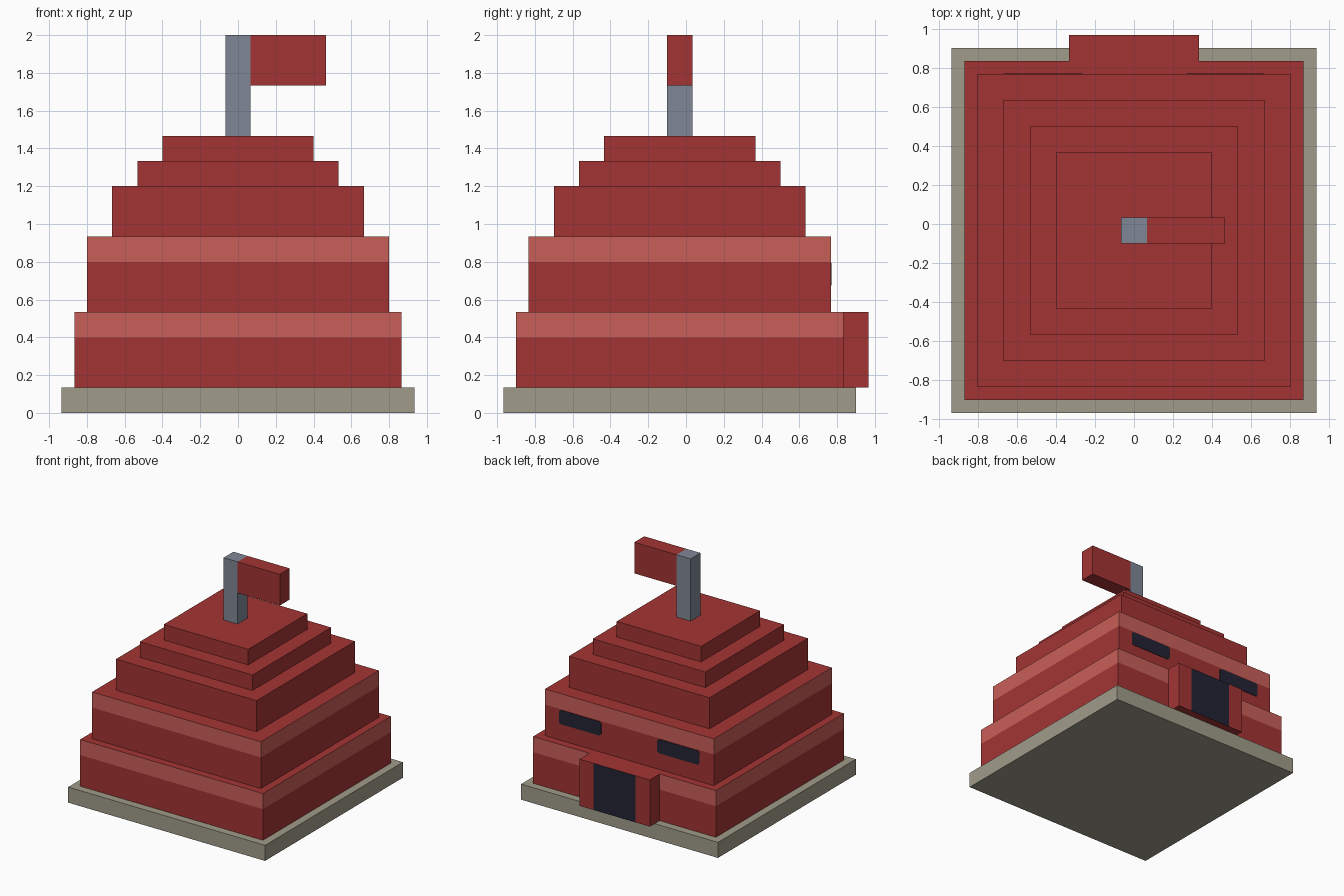
import bpy
import bmesh
from mathutils import Vector, Matrix

cube = bpy.data.objects.get("Cube")
if cube:
    bpy.data.objects.remove(cube, do_unlink=True)

U = 2 / 30            # one building block
MID = -U / 2          # depth centre of the stepped tower


def material(name, rgb):
    mat = bpy.data.materials.new(name)
    mat.use_nodes = True
    mat.diffuse_color = (*rgb, 1)
    mat.node_tree.nodes["Principled BSDF"].inputs["Base Color"].default_value = (*rgb, 1)
    return mat


RED = material("brick red", (0.366, 0.034, 0.034))
PALE = material("pale red", (0.578, 0.114, 0.098))
STONE = material("stone", (0.352, 0.332, 0.254))
STEEL = material("steel grey", (0.212, 0.242, 0.305))
DARK = material("dark opening", (0.017, 0.017, 0.035))


def finish(name, bm, mats):
    mesh = bpy.data.meshes.new(name)
    bm.to_mesh(mesh)
    bm.free()
    for mat in mats:
        mesh.materials.append(mat)
    obj = bpy.data.objects.new(name, mesh)
    bpy.context.collection.objects.link(obj)
    return obj


def box(name, low, high, mats, cuts=(), rule=None):
    """Box between two corners, sliced at cuts, coloured by a rule on its faces."""
    low, high = Vector(low), Vector(high)
    bm = bmesh.new()
    place = Matrix.Translation((low + high) / 2) @ Matrix.Diagonal((*(high - low), 1))
    bmesh.ops.create_cube(bm, size=1, matrix=place)
    for point, normal in cuts:
        bmesh.ops.bisect_plane(bm, geom=bm.verts[:] + bm.edges[:] + bm.faces[:],
                               plane_co=point, plane_no=normal)
    bm.normal_update()
    if rule:
        for face in bm.faces:
            face.material_index = int(rule(face))
    return finish(name, bm, mats)


def tier(name, half, bottom, top, mat=RED, band=False):
    """Square step in block units, with an optional pale band along its top."""
    line = (top - 2) * U
    box(name, (-half * U, MID - half * U, bottom * U), (half * U, MID + half * U, top * U),
        [mat, PALE], [((0, 0, line), (0, 0, 1))] if band else [],
        (lambda f: abs(f.normal.z) < 0.5 and f.calc_center_median().z > line) if band else None)


# Stepped tower
tier("base_slab", 14, 0, 2, STONE)
tier("lower_storey", 13, 2, 8, band=True)
tier("upper_storey", 12, 8, 14, band=True)
tier("roof_step_low", 10, 14, 18)
tier("roof_step_middle", 8, 18, 20)
tier("roof_step_top", 6, 20, 22)

# Porch with the doorway cut into its outer face
box("porch", (-5 * U, 12.5 * U, 2 * U), (5 * U, 14.5 * U, 8 * U), [RED, DARK],
    [((s * 3 * U, 0, 0), (1, 0, 0)) for s in (-1, 1)],
    lambda f: f.normal.y > 0.5 and abs(f.calc_center_median().x) < 3 * U)

# Windows: thin plates with clipped corners
WALL = 11.5 * U
for side, label in ((1, "left"), (-1, "right")):
    bm = bmesh.new()
    w, h, c = 3 * U, 0.9 * U, 0.015
    outline = [(w - c, h), (w, h - c), (w, c - h), (w - c, -h),
               (c - w, -h), (-w, c - h), (-w, h - c), (c - w, h)]
    face = bm.faces.new([bm.verts.new((side * 7 * U + x, WALL, 11 * U + z)) for x, z in outline])
    plate = bmesh.ops.extrude_face_region(bm, geom=[face])
    bmesh.ops.translate(bm, vec=(0, 0.004, 0),
                        verts=[v for v in plate["geom"] if isinstance(v, bmesh.types.BMVert)])
    bmesh.ops.recalc_face_normals(bm, faces=bm.faces[:])
    finish("window_" + label, bm, [DARK])

# Flagpole and flag
box("flagpole", (-U, MID - U, 22 * U), (U, MID + U, 30 * U), [STEEL])
box("flag", (U, MID - U, 26 * U), (7 * U, MID + U, 30 * U), [RED])
